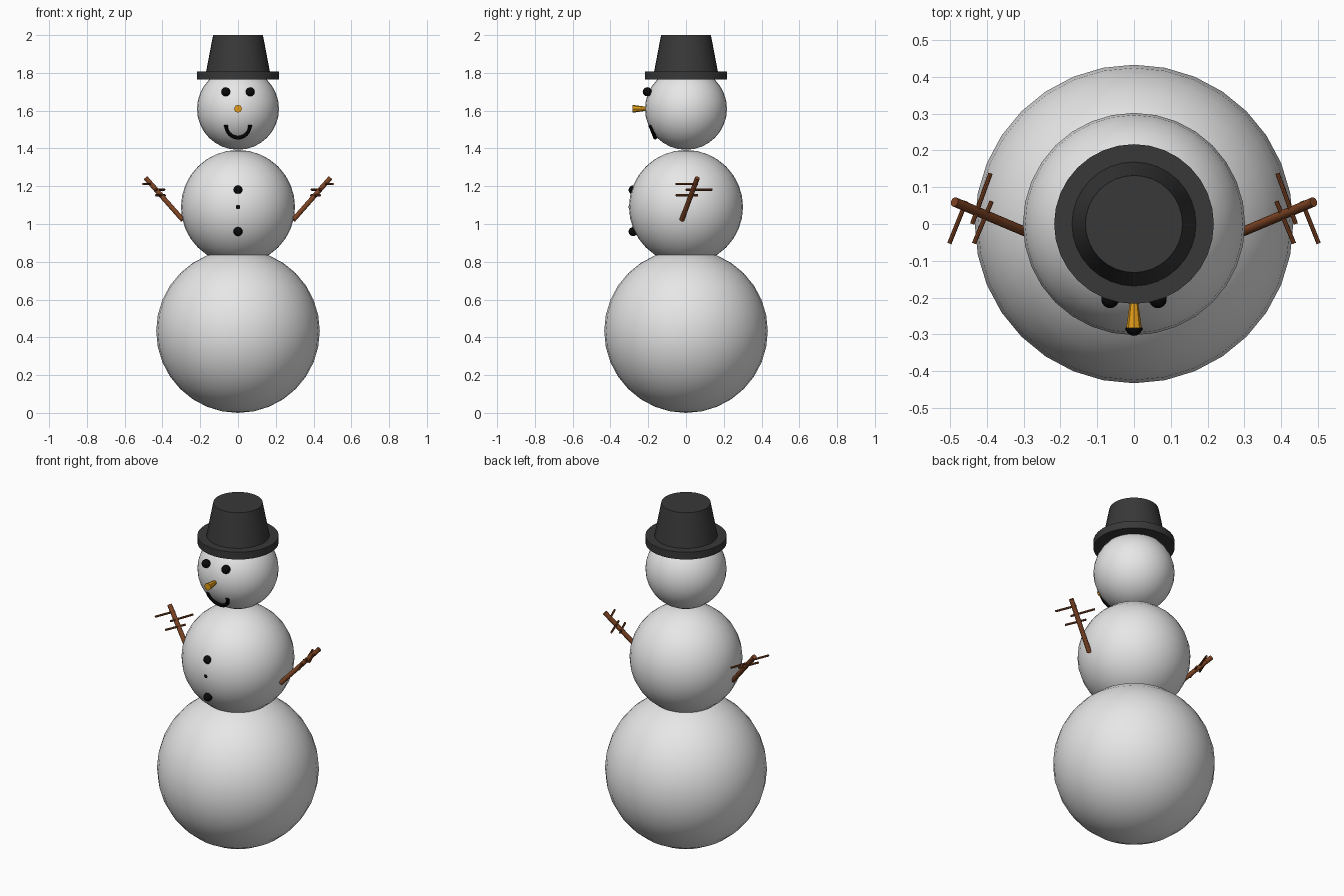
import bpy
import math
from mathutils import Vector

if "Cube" in bpy.data.objects:
    bpy.data.objects.remove(bpy.data.objects["Cube"], do_unlink=True)


def material(name, rgb, roughness=0.8):
    mat = bpy.data.materials.new(name)
    mat.use_nodes = True
    mat.diffuse_color = (*rgb, 1)
    shader = mat.node_tree.nodes["Principled BSDF"]
    shader.inputs["Base Color"].default_value = (*rgb, 1)
    shader.inputs["Roughness"].default_value = roughness
    return mat


snow = material("snow white", (0.8, 0.8, 0.8))
felt = material("hat charcoal", (0.04, 0.04, 0.04))
coal = material("coal black", (0.003, 0.003, 0.003))
carrot = material("carrot orange", (0.75, 0.33, 0.01))
bark = material("bark brown", (0.2, 0.055, 0.016))


def finish(name, mat):
    obj = bpy.context.object
    obj.name = name
    obj.data.materials.append(mat)
    bpy.ops.object.shade_smooth_by_angle(angle=math.radians(35))
    return obj


def ball(name, mat, radius, location, segments=32):
    bpy.ops.mesh.primitive_uv_sphere_add(
        segments=segments, ring_count=segments // 2, radius=radius, location=location)
    return finish(name, mat)


def rod(name, mat, start, end, r_start, r_end, sides):
    """Straight, optionally tapered rod between two points."""
    start, end = Vector(start), Vector(end)
    axis = end - start
    bpy.ops.mesh.primitive_cone_add(
        vertices=sides, radius1=r_start, radius2=r_end, depth=axis.length,
        location=(start + end) / 2, rotation=axis.to_track_quat('Z', 'Y').to_euler())
    return finish(name, mat)


# Three stacked snowballs
ball("lower_body", snow, 0.433, (0, 0, 0.433))
ball("upper_body", snow, 0.302, (0, 0, 1.09))
ball("head", snow, 0.217, (0, 0, 1.61))

# Hat
rod("hat_brim", felt, (0, 0, 1.764), (0, 0, 1.807), 0.217, 0.217, 32)
rod("hat_crown", felt, (0, 0, 1.80), (0, 0, 2.0), 0.17, 0.132, 32)

# Coal buttons, the middle one almost buried in the snow
for label, z in (("top", 1.18), ("middle", 1.09), ("bottom", 0.96)):
    ball(label + "_button", coal, 0.024, (0, -0.28, z), 16)

# Carrot nose, wider at its outer end
rod("nose", carrot, (0, -0.205, 1.61), (0, -0.283, 1.61), 0.01, 0.021, 8)

# Smiling mouth: half ring leaning back with the curve of the head
curve = bpy.data.curves.new("mouth", 'CURVE')
curve.dimensions = '3D'
curve.bevel_depth = 0.01
curve.bevel_resolution = 2
curve.use_fill_caps = True
steps = 16
path = curve.splines.new('POLY')
path.points.add(steps)
for i, point in enumerate(path.points):
    a = math.pi * i / steps
    drop = math.sin(a)
    point.co = (0.064 * math.cos(a), -0.19 + 0.027 * drop, 1.523 - 0.066 * drop, 1)
mouth = bpy.data.objects.new("mouth", curve)
bpy.context.collection.objects.link(mouth)
bpy.ops.object.select_all(action='DESELECT')
mouth.select_set(True)
bpy.context.view_layer.objects.active = mouth
bpy.ops.object.convert(target='MESH')
finish("mouth", coal)

# Eyes and stick arms, mirrored left and right
twigs = (
    ((0.502, -0.053, 1.212), (0.456, 0.062, 1.212)),
    ((0.440, 0.000, 1.182), (0.390, 0.138, 1.182)),
    ((0.435, -0.053, 1.152), (0.387, 0.062, 1.152)),
)
for side, s in (("left", 1), ("right", -1)):
    def flip(p):
        return (s * p[0], p[1], p[2])

    ball(side + "_eye", coal, 0.024, flip((0.065, -0.205, 1.70)), 16)
    rod(side + "_arm", bark, flip((0.293, -0.022, 1.022)),
        flip((0.488, 0.06, 1.243)), 0.013, 0.013, 12)
    for n, (a, b) in enumerate(twigs, 1):
        rod(f"{side}_twig_{n}", bark, flip(a), flip(b), 0.006, 0.006, 8)
